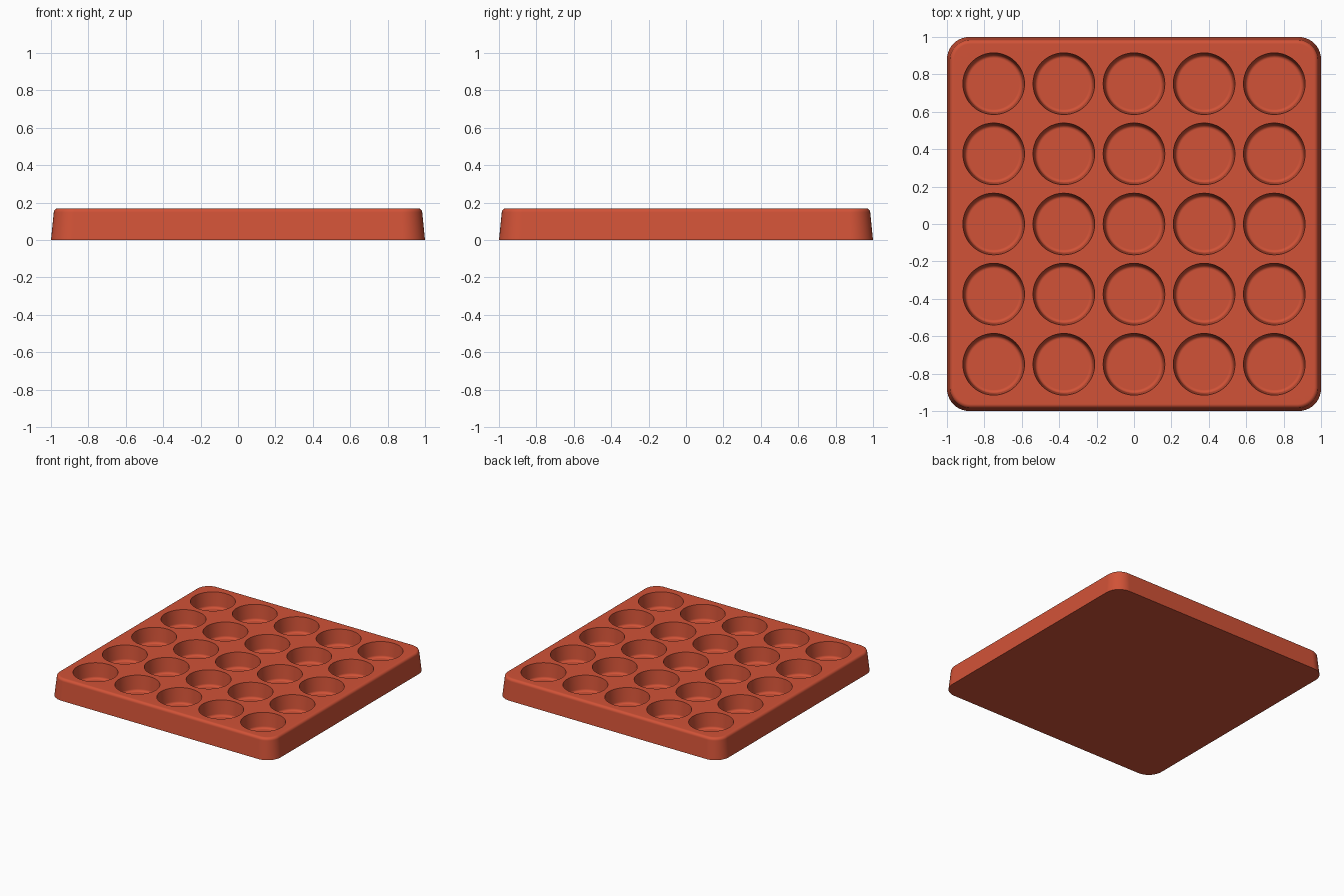
import bpy
import bmesh
from math import sin, cos, pi, radians

if "Cube" in bpy.data.objects:
    bpy.data.objects.remove(bpy.data.objects["Cube"], do_unlink=True)

TOP, FLOOR = 0.17, 0.045
PITCH, COUNT = 0.375, 5
EDGE, CORNER = 0.022, 0.12
CUP_RADIUS, CUP_FILLET, SIDES = 0.165, 0.018, 48

# Terracotta material
clay = bpy.data.materials.new("terracotta_red")
clay.use_nodes = True
clay.diffuse_color = (0.64, 0.085, 0.038, 1)
clay.node_tree.nodes["Principled BSDF"].inputs["Base Color"].default_value = clay.diffuse_color

bm = bmesh.new()


def rounded_square(half, radius, z, steps=10):
    """Ring of vertices round a square with round corners."""
    ring = []
    for corner in range(4):
        start = corner * pi / 2
        cx = (half - radius) * (1 if corner in (0, 3) else -1)
        cy = (half - radius) * (1 if corner < 2 else -1)
        for i in range(steps + 1):
            a = start + i / steps * pi / 2
            ring.append(bm.verts.new((cx + radius * cos(a), cy + radius * sin(a), z)))
    return ring


def circle(x, y, radius, z):
    angles = [2 * pi * i / SIDES for i in range(SIDES)]
    return [bm.verts.new((x + radius * cos(a), y + radius * sin(a), z)) for a in angles]


def bridge(rings):
    """Skin consecutive rings with quads."""
    for low, high in zip(rings, rings[1:]):
        for i in range(len(low)):
            j = (i + 1) % len(low)
            bm.faces.new((low[i], low[j], high[j], high[i]))


def ring_edges(ring):
    return [bm.edges.get((ring[i - 1], ring[i])) for i in range(len(ring))]


# Tapered outer wall with a rounded upper edge
wall_top = 0.985
rings = [rounded_square(1, CORNER, 0)]
for i in range(7):
    a = i / 6 * pi / 2
    inset = EDGE * (1 - cos(a))
    rings.append(rounded_square(wall_top - inset, CORNER - 0.01 - inset,
                                TOP - EDGE + EDGE * sin(a)))
bridge(rings)
bm.faces.new(rings[0][::-1])
top_edges = ring_edges(rings[-1])

# Round cups with slightly tapered walls and filleted floors
for col in range(COUNT):
    for row in range(COUNT):
        x, y = ((n - (COUNT - 1) / 2) * PITCH for n in (col, row))
        cup = [circle(x, y, CUP_RADIUS, TOP)]
        foot = CUP_RADIUS - 0.01
        for i in range(5):
            a = i / 4 * pi / 2
            cup.append(circle(x, y, foot - CUP_FILLET * (1 - cos(a)),
                              FLOOR + CUP_FILLET * (1 - sin(a))))
        bridge(cup)
        bm.faces.new(cup[-1])
        top_edges += ring_edges(cup[0])

# Top surface around the cup openings
bmesh.ops.triangle_fill(bm, edges=top_edges, use_beauty=True, normal=(0, 0, 1))
bmesh.ops.recalc_face_normals(bm, faces=bm.faces)

mesh = bpy.data.meshes.new("cup_tray")
bm.to_mesh(mesh)
bm.free()
mesh.materials.append(clay)
tray = bpy.data.objects.new("cup_tray", mesh)
bpy.context.collection.objects.link(tray)

# Smooth curves, crisp rims, flat top
bpy.ops.object.select_all(action="DESELECT")
tray.select_set(True)
bpy.context.view_layer.objects.active = tray
bpy.ops.object.shade_smooth_by_angle(angle=radians(35))
weighted = tray.modifiers.new("even_shading", "WEIGHTED_NORMAL")
weighted.keep_sharp = True
